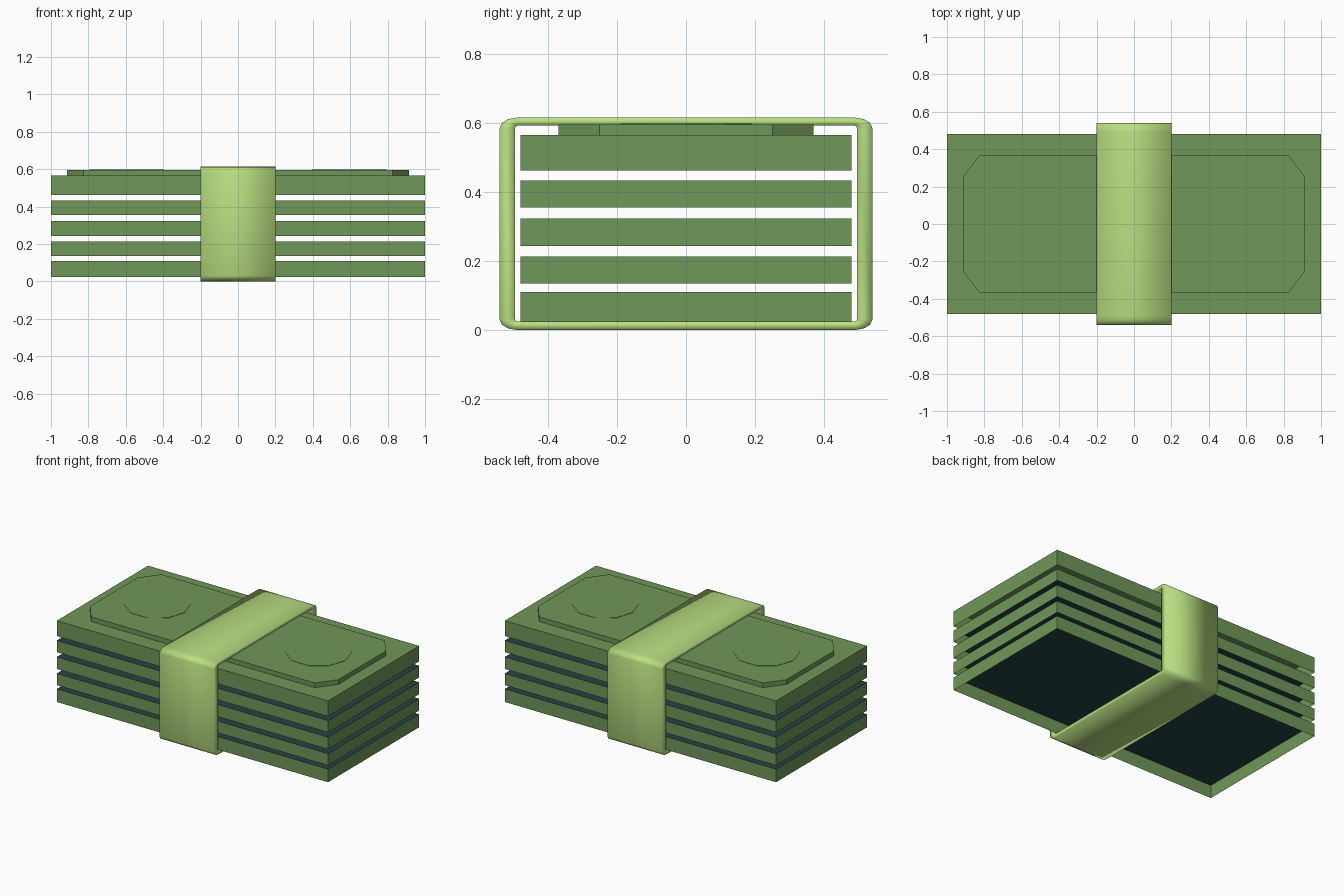
import bpy, bmesh, math

if "Cube" in bpy.data.objects:
    bpy.data.objects.remove(bpy.data.objects["Cube"])


def material(name, rgb):
    m = bpy.data.materials.new(name)
    lin = [((c / 255 + 0.055) / 1.055) ** 2.4 for c in rgb]
    m.diffuse_color = (*lin, 1)
    m.use_nodes = True
    m.node_tree.nodes["Principled BSDF"].inputs["Base Color"].default_value = m.diffuse_color
    return m


GREEN = material("note green", (112, 151, 89))
LIME = material("band lime", (186, 224, 130))
DARK = material("dark teal", (36, 66, 66))


def make_object(name, bm, mats):
    me = bpy.data.meshes.new(name)
    bm.to_mesh(me)
    bm.free()
    ob = bpy.data.objects.new(name, me)
    bpy.context.collection.objects.link(ob)
    for m in mats:
        me.materials.append(m)
    return ob


def open_prism(name, outline, z0, z1, mats, cap_index=0):
    """Walls plus a top cap, open underneath."""
    bm = bmesh.new()
    low = [bm.verts.new((x, y, z0)) for x, y in outline]
    high = [bm.verts.new((x, y, z1)) for x, y in outline]
    n = len(outline)
    for i in range(n):
        j = (i + 1) % n
        bm.faces.new((low[i], low[j], high[j], high[i]))
    bm.faces.new(high).material_index = cap_index
    return make_object(name, bm, mats)


# Stacked bundles: green edges, dark top sheets, green on the top one
sheet = [(-1, -0.48), (1, -0.48), (1, 0.48), (-1, 0.48)]
levels = [(0.023, 0.11), (0.135, 0.213), (0.243, 0.323), (0.355, 0.433), (0.462, 0.565)]
for k, (z0, z1) in enumerate(levels):
    open_prism(f"note_bundle_{k + 1}", sheet, z0, z1, [GREEN, DARK], 0 if k == 4 else 1)

# Raised panel with cut corners
panel = [(-0.825, -0.37), (0.825, -0.37), (0.915, -0.25), (0.915, 0.25),
         (0.825, 0.37), (-0.825, 0.37), (-0.915, 0.25), (-0.915, -0.25)]
open_prism("top_panel", panel, 0.565, 0.596, [GREEN])

# Round emblems on the panel
for side, s in (("left", -1), ("right", 1)):
    disc = [(s * 0.595 + 0.2 * math.cos(a), 0.2 * math.sin(a))
            for a in (math.tau * i / 10 for i in range(10))]
    open_prism(f"{side}_disc", disc, 0.596, 0.598, [GREEN])


def round_rect(hy, z0, z1, ry, rz, seg=3):
    """Rounded rectangle in the y-z plane."""
    pts = []
    corners = [(hy - ry, z1 - rz), (-hy + ry, z1 - rz), (-hy + ry, z0 + rz), (hy - ry, z0 + rz)]
    for q, (cy, cz) in enumerate(corners):
        for i in range(seg + 1):
            a = math.pi / 2 * (q + i / seg)
            pts.append((cy + ry * math.cos(a), cz + rz * math.sin(a)))
    return pts


# Paper band wrapped around the middle
bm = bmesh.new()
outer = round_rect(0.54, 0.0, 0.615, 0.05, 0.03)
inner = round_rect(0.495, 0.025, 0.592, 0.006, 0.006)
loops = [[bm.verts.new((x, y, z)) for y, z in ring]
         for ring, x in ((outer, -0.2), (outer, 0.2), (inner, 0.2), (inner, -0.2))]
n = len(outer)
for a in range(4):
    p, q = loops[a], loops[(a + 1) % 4]
    for i in range(n):
        j = (i + 1) % n
        bm.faces.new((p[i], p[j], q[j], q[i]))
bmesh.ops.recalc_face_normals(bm, faces=bm.faces)
for f in bm.faces:
    f.smooth = True
make_object("paper_band", bm, [LIME])
